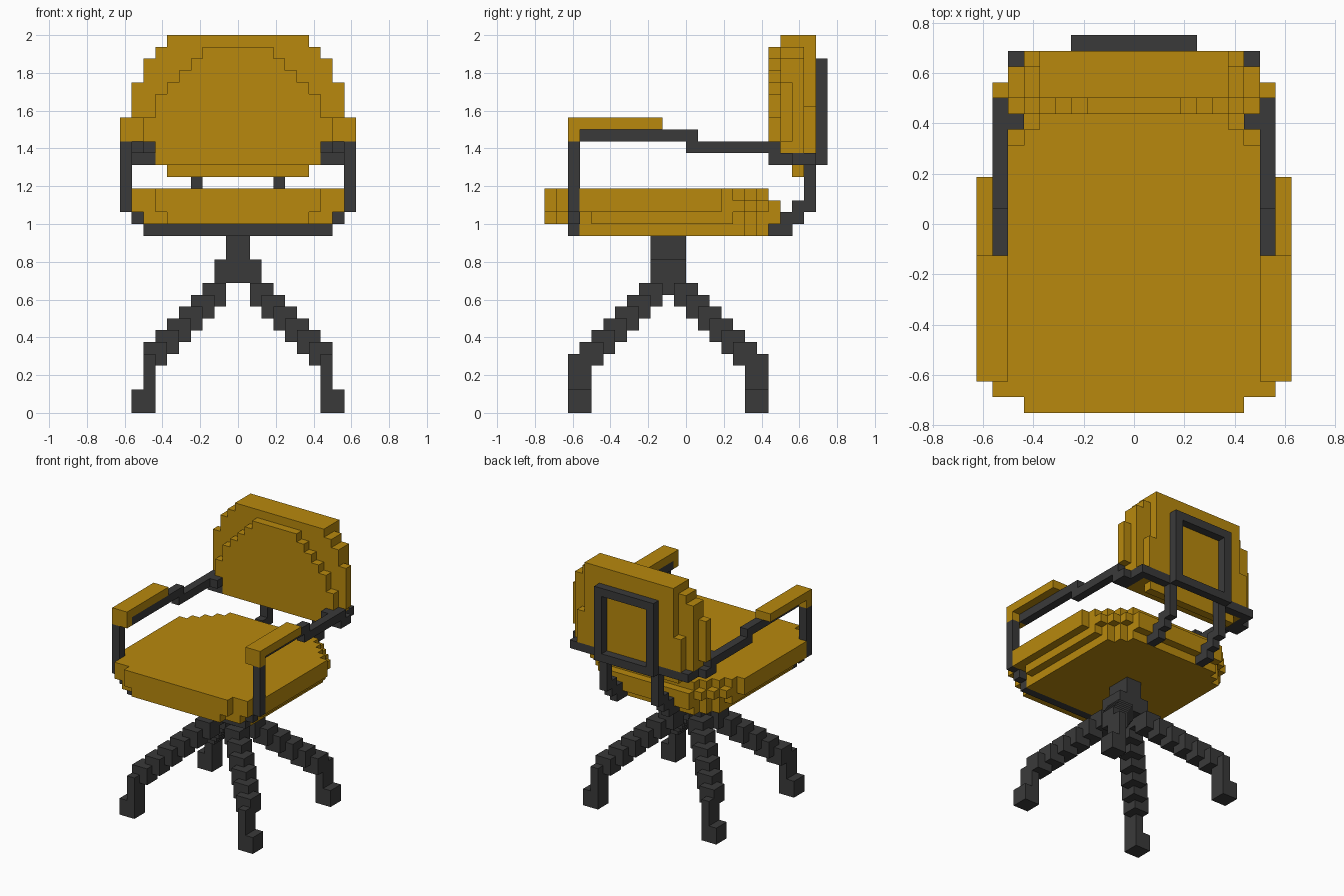
import bpy
import bmesh
from mathutils import Vector

UNIT = 1 / 16  # edge of one block

if "Cube" in bpy.data.objects:
    bpy.data.objects.remove(bpy.data.objects["Cube"], do_unlink=True)


def make_material(name, colour):
    mat = bpy.data.materials.new(name)
    mat.use_nodes = True
    mat.diffuse_color = (*colour, 1)
    shader = next(n for n in mat.node_tree.nodes if n.type == 'BSDF_PRINCIPLED')
    shader.inputs["Base Color"].default_value = (*colour, 1)
    return mat


MUSTARD = make_material("mustard_fabric", (0.479, 0.25, 0.004))
CHARCOAL = make_material("charcoal_metal", (0.042, 0.042, 0.042))


def box(xs, ys, zs):
    """Block cells inside the given half-open ranges."""
    return {(x, y, z) for x in range(*xs) for y in range(*ys) for z in range(*zs)}


def wide(half, ys, zs):
    """Box centred on the middle plane."""
    return box((-half, half), ys, zs)


def flip_x(cells):
    return {(-x - 1, y, z) for x, y, z in cells}


def flip_y(cells):
    """Mirror across the pedestal axis."""
    return {(x, -y - 4, z) for x, y, z in cells}


def build(name, cells, material):
    """Skin a set of block cells with their outer faces only."""
    bm = bmesh.new()
    corners = {}

    def corner(point):
        key = tuple(round(c) for c in point)
        if key not in corners:
            corners[key] = bm.verts.new(Vector(key) * UNIT)
        return corners[key]

    for cell in sorted(cells):
        base = Vector(cell)
        for axis in range(3):
            u, v, n = (Vector([float(i == (axis + k) % 3) for i in range(3)])
                       for k in (1, 2, 0))
            for side in (0, 1):
                step = n if side else -n
                if tuple(round(c) for c in base + step) in cells:
                    continue
                start = base + n * side
                loop = [start, start + u, start + u + v, start + v]
                if not side:
                    loop.reverse()
                bm.faces.new([corner(p) for p in loop])
    # Merge coplanar squares into large flat faces
    bmesh.ops.dissolve_limit(bm, angle_limit=0.01, verts=bm.verts[:], edges=bm.edges[:])
    mesh = bpy.data.meshes.new(name)
    bm.to_mesh(mesh)
    bm.free()
    mesh.materials.append(material)
    obj = bpy.data.objects.new(name, mesh)
    bpy.context.collection.objects.link(obj)


def build_pair(name, cells, material):
    build("left_" + name, cells, material)
    build("right_" + name, flip_x(cells), material)


# Seat cushion: each layer is a stack of centred strips (half width, front, back)
seat_layers = {
    18: [(6, -12, 7), (7, -12, 6), (8, -11, 5), (9, -11, 4), (10, -9, 3)],
    17: [(6, -12, 8), (7, -12, 7), (8, -11, 6), (9, -11, 5), (10, -9, 3)],
    16: [(6, -12, 8), (7, -11, 6), (8, -11, 5), (9, -8, 4)],
    15: [(6, -9, 7), (7, -9, 6), (8, -9, 5)],
}
seat = set()
for z, strips in seat_layers.items():
    for half, front, back in strips:
        seat |= wide(half, (front, back), (z, z + 1))
build("seat_cushion", seat, MUSTARD)

# Backrest: curved shell, thinner toward the sides, with rounded top
shell = wide(6, (8, 11), (22, 32)) | wide(7, (8, 10), (22, 31))
shell |= wide(7, (10, 11), (22, 26)) | wide(8, (8, 10), (22, 30))
shell |= wide(9, (8, 9), (23, 28)) | wide(7, (8, 10), (21, 22))
shell |= wide(6, (9, 10), (20, 22))
# Raised front pad with stepped shoulders
shell |= wide(7, (7, 8), (21, 27)) | wide(8, (7, 8), (23, 25))
for i in range(4):
    shell |= wide(6 - i, (7, 8), (27 + i, 28 + i))
build("backrest", shell, MUSTARD)

# Armrest pads
build_pair("armrest_pad", box((8, 10), (-10, -2), (24, 25))
           | box((8, 10), (-10, -9), (23, 24)), MUSTARD)

# Arm rails: pad support, dropped rail, turn inward to the back frame
build_pair("arm_rail", box((8, 9), (-9, 1), (23, 24))
           | box((8, 9), (0, 8), (22, 23))
           | box((7, 8), (6, 7), (22, 23))
           | box((8, 9), (7, 9), (21, 22))
           | box((7, 8), (7, 11), (21, 22))
           | box((4, 7), (10, 11), (21, 22)), CHARCOAL)

# Front posts joined by a bar below the seat
half_hoop = box((9, 10), (-10, -9), (17, 23)) | box((8, 9), (-10, -9), (16, 17))
build("front_hoop", half_hoop | flip_x(half_hoop)
      | wide(8, (-10, -9), (15, 16)), CHARCOAL)

# Rectangular frame behind the backrest
build("back_frame", wide(4, (11, 12), (21, 30)) - wide(3, (11, 12), (22, 29)), CHARCOAL)

# Stepped brackets from seat to back frame
build_pair("back_bracket", box((3, 4), (7, 9), (15, 16))
           | box((3, 4), (8, 10), (16, 17))
           | box((3, 4), (9, 11), (17, 18))
           | box((3, 4), (10, 11), (18, 22)), CHARCOAL)

# Pedestal column and hub
build("pedestal", wide(1, (-3, 0), (13, 15)) | wide(2, (-3, 0), (11, 13))
      | box((1, 2), (-3, 0), (10, 11)) | box((-2, -1), (-3, 0), (10, 11)), CHARCOAL)

# Splayed legs: a diagonal staircase, an upright shin and a foot
leg = box((7, 8), (-10, -8), (2, 5)) | box((7, 9), (-10, -8), (0, 2))
for k in range(6):
    leg |= box((1 + k, 3 + k), (-4 - k, -2 - k), (9 - k, 11 - k))
build_pair("front_leg", leg, CHARCOAL)
build_pair("back_leg", flip_y(leg), CHARCOAL)
